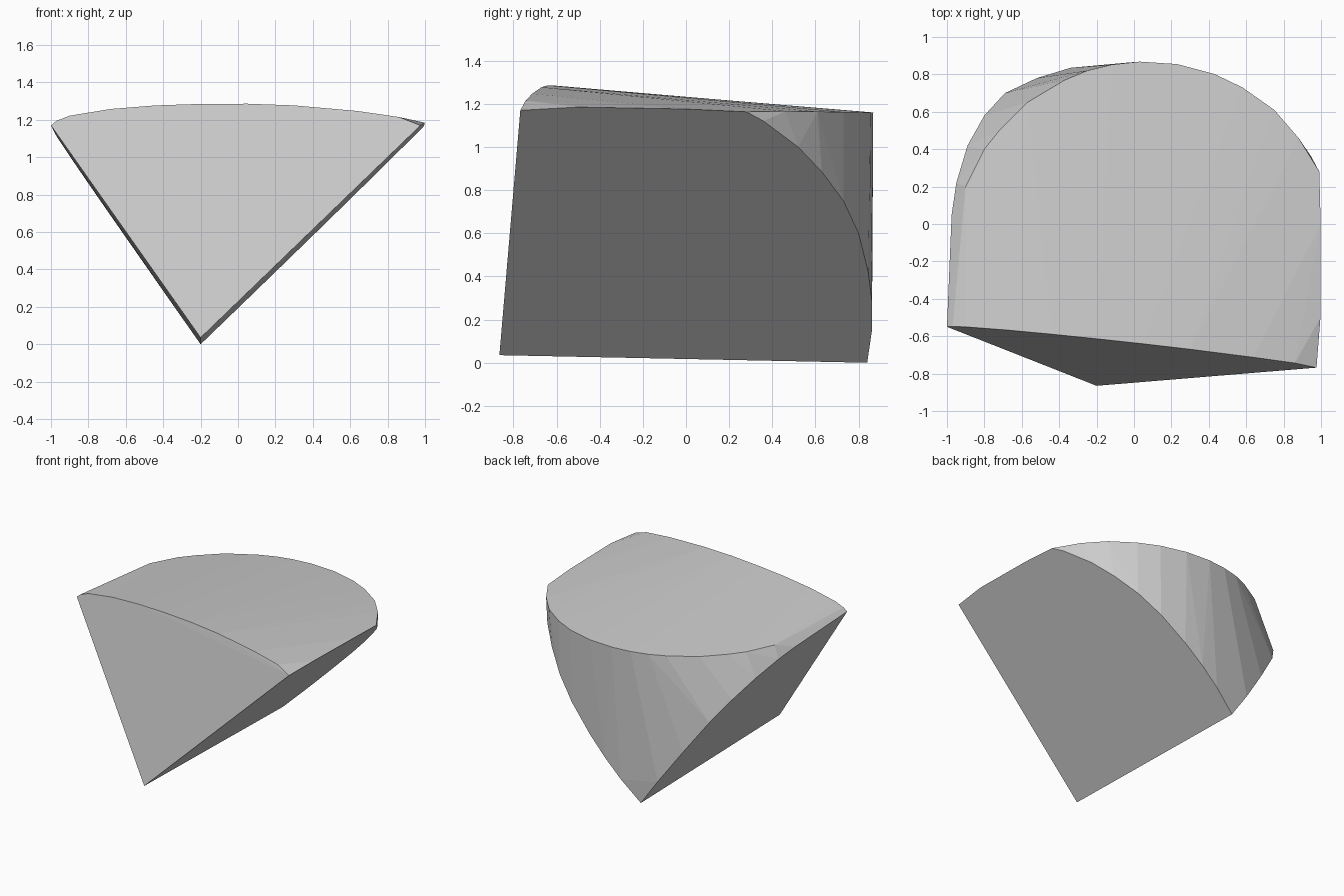
import bpy, bmesh, math

if "Cube" in bpy.data.objects:
    bpy.data.objects.remove(bpy.data.objects["Cube"])

# Planes of the three flat cuts, meeting in a keel running front to back
KEEL_X, FRONT_Y, FRONT_Z, BACK_Y, BACK_Z = -0.2, -0.865, 0.035, 0.84, 0.0


def keel_z(y):
    t = (y - FRONT_Y) / (BACK_Y - FRONT_Y)
    return FRONT_Z + t * (BACK_Z - FRONT_Z)


def on_front(x, z):
    return (x, FRONT_Y - 0.109 * (x - KEEL_X) + 0.201 * (z - FRONT_Z), z)


def on_right(y, z):
    return (KEEL_X + 1.034 * (z - keel_z(y)), y, z)


def on_left(x, y):
    return (x, y, keel_z(y) + (KEEL_X - x) / 0.702)


keel = [(KEEL_X, FRONT_Y, FRONT_Z), (KEEL_X, BACK_Y, BACK_Z)]

# Arched upper edge of the front cut (x, z)
front_arc = [on_front(x, z) for x, z in [
    (-1, 1.17), (-0.97, 1.195), (-0.9, 1.222), (-0.68, 1.258), (-0.44, 1.277),
    (-0.2, 1.285), (0.05, 1.286), (0.3, 1.277), (0.64, 1.247), (0.86, 1.215)]]

# Rounded edge of the right cut (y, z)
right_arc = [on_right(y, z) for y, z in [
    (-0.768, 1.17), (-0.5, 1.185), (0, 1.176), (0.28, 1.163), (0.36, 1.12),
    (0.52, 1.0), (0.63, 0.885), (0.73, 0.75), (0.8, 0.6), (0.845, 0.42),
    (0.862, 0.28), (0.862, 0.15)]]

# Rounded edge of the left cut (x, y)
left_arc = [on_left(x, y) for x, y in [
    (-0.975, 0.05), (-0.95, 0.22), (-0.89, 0.42), (-0.8, 0.58),
    (-0.69, 0.7), (-0.52, 0.78), (-0.34, 0.835)]]

# Rim where the top meets the curved back (x, y)
rim = [(x, y, 1.16 + 0.015 * (0.865 - y)) for x, y in [
    (-0.9, 0.2), (-0.8, 0.4), (-0.72, 0.5), (-0.57, 0.65), (-0.37, 0.77),
    (-0.25, 0.82), (-0.12, 0.852), (0.03, 0.868), (0.23, 0.855), (0.43, 0.802),
    (0.58, 0.73), (0.75, 0.61), (0.88, 0.46)]]

# Solid wedge wrapped around the edge curves
bm = bmesh.new()
for p in keel + front_arc + right_arc + left_arc + rim:
    bm.verts.new(p)
res = bmesh.ops.convex_hull(bm, input=bm.verts[:])
loose = [v for v in bm.verts if not v.link_faces]
bmesh.ops.delete(bm, geom=loose, context='VERTS')
bmesh.ops.dissolve_limit(bm, angle_limit=math.radians(1.0),
                         verts=bm.verts[:], edges=bm.edges[:])
bmesh.ops.recalc_face_normals(bm, faces=bm.faces[:])
mesh = bpy.data.meshes.new("rounded_wedge")
bm.to_mesh(mesh)
bm.free()

grey = bpy.data.materials.new("plain grey")
grey.diffuse_color = (0.6, 0.6, 0.6, 1)
grey.use_nodes = True
grey.node_tree.nodes["Principled BSDF"].inputs["Base Color"].default_value = grey.diffuse_color
mesh.materials.append(grey)
wedge = bpy.data.objects.new("rounded_wedge", mesh)
bpy.context.collection.objects.link(wedge)
